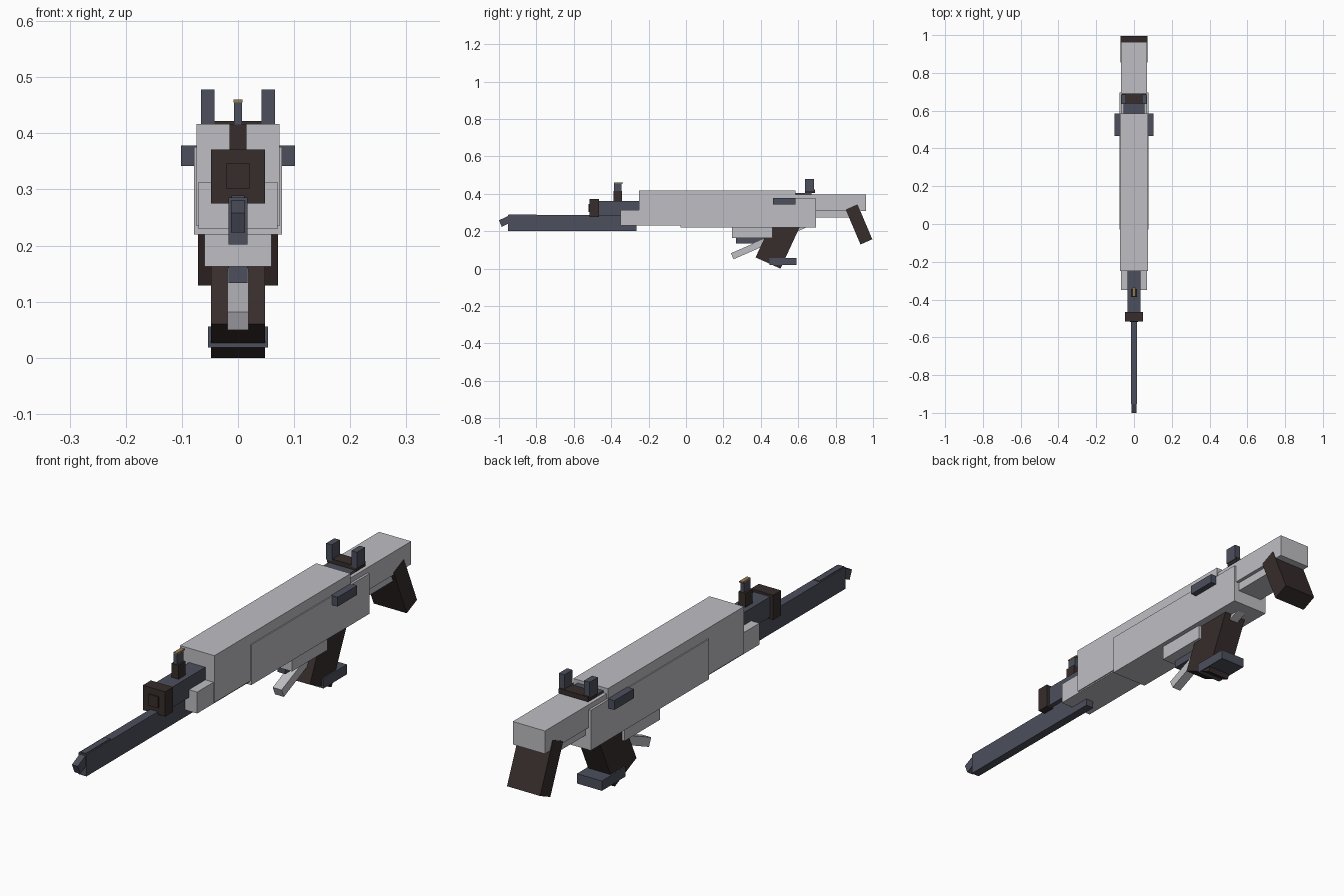
import bpy
import bmesh

cube = bpy.data.objects.get("Cube")
if cube:
    bpy.data.objects.remove(cube, do_unlink=True)


def material(name, rgb):
    m = bpy.data.materials.new(name)
    m.use_nodes = True
    m.diffuse_color = (*rgb, 1)
    m.node_tree.nodes["Principled BSDF"].inputs["Base Color"].default_value = (*rgb, 1)
    return m


GREY = material("light_grey", (0.52, 0.52, 0.55))
SLATE = material("slate_blue", (0.072, 0.08, 0.107))
DARK = material("dark_brown", (0.038, 0.026, 0.025))
TAN = material("tan", (0.30, 0.20, 0.09))


def slab(name, profile, x0, x1, mat):
    """Extrude a (y, z) side profile from x0 to x1."""
    bm = bmesh.new()
    face = bm.faces.new([bm.verts.new((x0, y, z)) for y, z in profile])
    ext = bmesh.ops.extrude_face_region(bm, geom=[face])["geom"]
    verts = [v for v in ext if isinstance(v, bmesh.types.BMVert)]
    bmesh.ops.translate(bm, verts=verts, vec=(x1 - x0, 0, 0))
    bmesh.ops.recalc_face_normals(bm, faces=bm.faces)
    mesh = bpy.data.meshes.new(name)
    bm.to_mesh(mesh)
    bm.free()
    mesh.materials.append(mat)
    obj = bpy.data.objects.new(name, mesh)
    bpy.context.collection.objects.link(obj)
    return obj


def rect(y, z):
    return [(y[0], z[0]), (y[1], z[0]), (y[1], z[1]), (y[0], z[1])]


def box(name, half, y, z, mat):
    """Box centred on x = 0."""
    return slab(name, rect(y, z), -half, half, mat)


def pair(name, x, y, z, mat):
    """Box mirrored to both sides."""
    for side, s in (("left", 1), ("right", -1)):
        slab(f"{side}_{name}", rect(y, z), s * x[0], s * x[1], mat)


def bar(name, half, a, b, direction, length, mat):
    """Tilted bar: end edge a-b swept along a direction in the side plane."""
    dy, dz = direction[0] * length, direction[1] * length
    slab(name, [a, b, (b[0] + dy, b[1] + dz), (a[0] + dy, a[1] + dz)], -half, half, mat)


# Body
box("upper_receiver", 0.074, (-0.25, 0.585), (0.235, 0.417), GREY)
box("lower_receiver", 0.078, (-0.03, 0.695), (0.22, 0.376), GREY)
box("handguard", 0.07, (-0.35, 0.1), (0.23, 0.313), GREY)

# Stock
box("stock", 0.069, (0.5, 0.963), (0.307, 0.396), GREY)
box("stock_underside", 0.055, (0.5, 0.9), (0.273, 0.32), GREY)
bar("butt_pad", 0.071, (0.933, 0.129), (0.996, 0.157), (-0.39, 0.92), 0.203, DARK)

# Barrel
box("barrel", 0.017, (-0.953, -0.265), (0.202, 0.286), SLATE)
box("barrel_rib", 0.012, (-0.95, -0.8), (0.26, 0.289), SLATE)
slab("muzzle_tip", [(-1, 0.258), (-0.985, 0.223), (-0.94, 0.245), (-0.94, 0.287)],
     -0.0125, 0.0125, SLATE)
box("gas_tube", 0.035, (-0.48, -0.2), (0.283, 0.362), SLATE)
box("collar", 0.048, (-0.515, -0.466), (0.275, 0.371), DARK)
box("collar_plug", 0.021, (-0.52, -0.51), (0.302, 0.346), DARK)

# Front sight
box("front_sight_base", 0.015, (-0.387, -0.343), (0.355, 0.416), DARK)
box("front_sight_post", 0.007, (-0.385, -0.345), (0.41, 0.455), SLATE)
box("front_sight_tip", 0.008, (-0.385, -0.337), (0.455, 0.46), TAN)

# Rear sight
box("rear_sight_plate", 0.055, (0.58, 0.67), (0.39, 0.405), SLATE)
box("rear_sight_base", 0.063, (0.637, 0.69), (0.403, 0.422), DARK)
pair("sight_post", (0.042, 0.066), (0.635, 0.685), (0.415, 0.478), SLATE)

# Side handles
pair("side_handle", (0.07, 0.102), (0.465, 0.585), (0.342, 0.378), SLATE)

# Underside
box("trigger_housing", 0.06, (0.245, 0.462), (0.163, 0.23), GREY)
box("trigger_bar", 0.017, (0.266, 0.45), (0.133, 0.168), SLATE)
bar("lever", 0.019, (0.24, 0.082), (0.254, 0.05), (0.917, 0.4), 0.44, GREY)
bar("grip", 0.048, (0.372, 0.06), (0.505, 0.0), (0.42, 0.907), 0.27, DARK)
box("grip_foot", 0.0535, (0.447, 0.592), (0.018, 0.056), SLATE)
